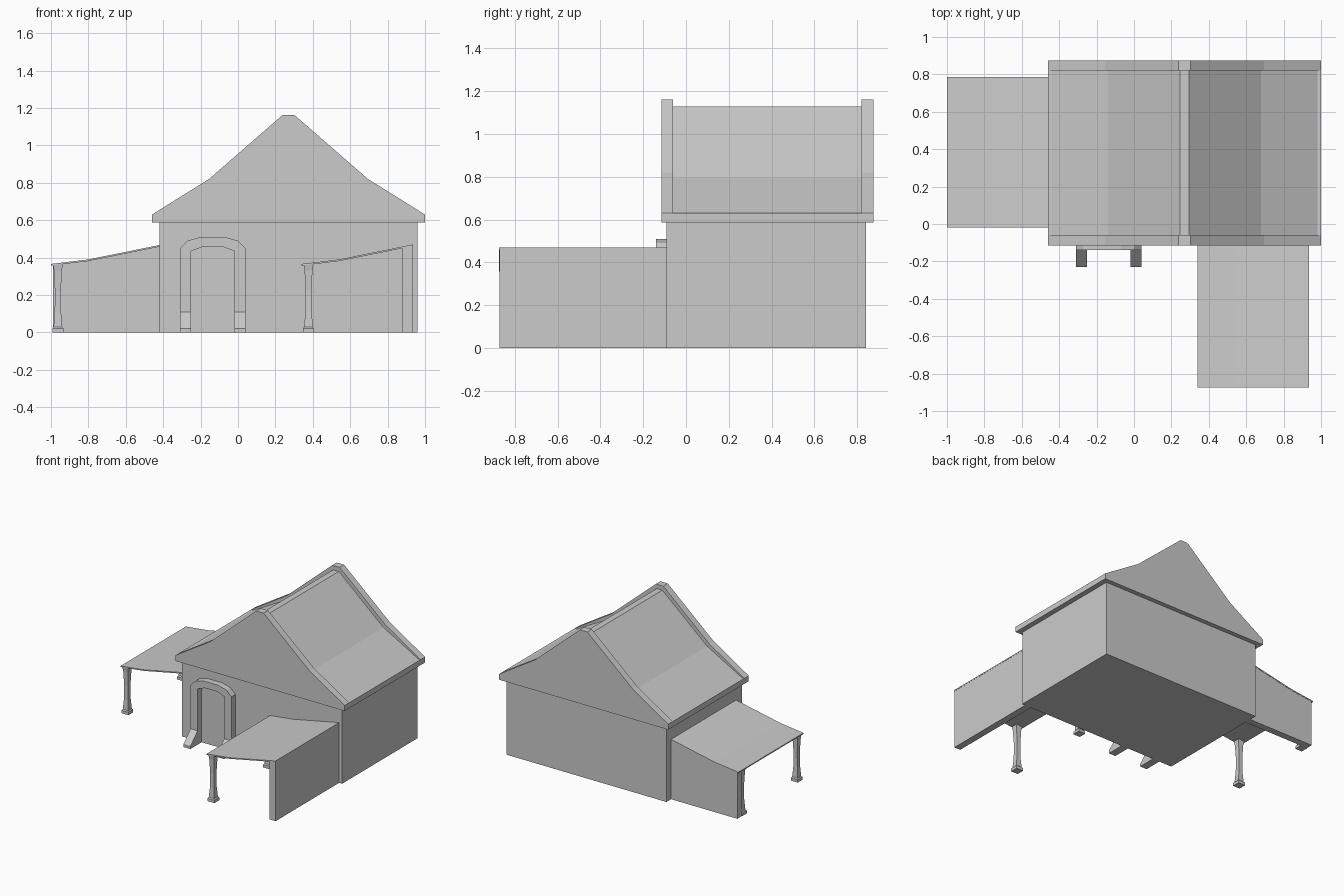
import bpy, bmesh

if "Cube" in bpy.data.objects:
    bpy.data.objects.remove(bpy.data.objects["Cube"])


def extrude(name, pts, a, b, axis='y'):
    """Closed prism: 2D profile (x,z) along y, or (y,z) along x."""
    bm = bmesh.new()
    put = (lambda u, v, t: (u, t, v)) if axis == 'y' else (lambda u, v, t: (t, u, v))
    face = bm.faces.new([bm.verts.new(put(u, v, a)) for u, v in pts])
    new = bmesh.ops.extrude_face_region(bm, geom=[face])['geom']
    d = (0, b - a, 0) if axis == 'y' else (b - a, 0, 0)
    bmesh.ops.translate(bm, vec=d, verts=[g for g in new if isinstance(g, bmesh.types.BMVert)])
    bmesh.ops.recalc_face_normals(bm, faces=bm.faces)
    mesh = bpy.data.meshes.new(name)
    bm.to_mesh(mesh)
    bm.free()
    obj = bpy.data.objects.new(name, mesh)
    bpy.context.collection.objects.link(obj)
    return obj


def post(name, cx, cy):
    """Square post with a plinth, narrow waist and flared head."""
    rings = [(0, .03), (.022, .03), (.03, .023), (.11, .017), (.22, .016), (.33, .021), (.363, .026)]
    bm = bmesh.new()
    prev = None
    for z, r in rings:
        ring = [bm.verts.new((cx + sx * r, cy + sy * r, z))
                for sx, sy in ((-1, -1), (1, -1), (1, 1), (-1, 1))]
        if prev:
            for i in range(4):
                j = (i + 1) % 4
                bm.faces.new((prev[i], prev[j], ring[j], ring[i]))
        else:
            bm.faces.new(ring[::-1])
        prev = ring
    bm.faces.new(prev)
    mesh = bpy.data.meshes.new(name)
    bm.to_mesh(mesh)
    bm.free()
    bpy.context.collection.objects.link(bpy.data.objects.new(name, mesh))


def symmetric(half, c):
    """Complete an open half profile by mirroring it about x = c."""
    return half + [(2 * c - x, z) for x, z in reversed(half)]


# House body
extrude("house_walls", [(-.42, 0), (.96, 0), (.96, .59), (-.42, .59)], -.09, .84)

# Roof: recessed slab between two raised gable ends
roof_c = .27
gable = symmetric([(-.46, .587), (-.46, .63), (-.155, .82), (.238, 1.162)], roof_c)
slab = symmetric([(-.46, .587), (-.46, .63), (-.44, .63), (-.14, .795), (.246, 1.128)], roof_c)
extrude("front_gable", gable, -.115, -.06)
extrude("back_gable", gable, .82, .875)
extrude("roof_slab", slab, -.06, .82)

# Door surround with a sloped foot on each side
door_c = -.135
outer = symmetric([(-.31, 0), (-.31, .45), (-.27, .49), (-.2, .51)], door_c)
inner = symmetric([(-.25, 0), (-.25, .435), (-.187, .458)], door_c)
extrude("door_arch", outer + inner[::-1], -.14, -.085)
foot = [(-.14, 0), (-.23, 0), (-.23, .02), (-.14, .108)]
extrude("left_door_foot", foot, -.31, -.25, 'x')
extrude("right_door_foot", foot, -.02, .04, 'x')

# Two matching lean-to porches
for side, dx, dy in (("left", 0, 0), ("right", 1.34, -.855)):
    top = [(-1 + dx, .366), (-.8 + dx, .39), (-.405 + dx, .47)]
    under = [(x, z - .009) for x, z in reversed(top)]
    extrude(side + "_porch_roof", top + under, -.018 + dy, .785 + dy)
    post(side + "_porch_front_post", -.963 + dx, .013 + dy)
    post(side + "_porch_back_post", -.963 + dx, .7 + dy)

# Porch walls: back of the left porch, outer side of the right porch
extrude("left_porch_wall", [(-.99, 0), (-.42, 0), (-.42, .46), (-.8, .383), (-.99, .36)], .73, .783)
extrude("right_porch_wall", [(.88, 0), (.934, 0), (.934, .464), (.88, .453)], -.871, -.09)
